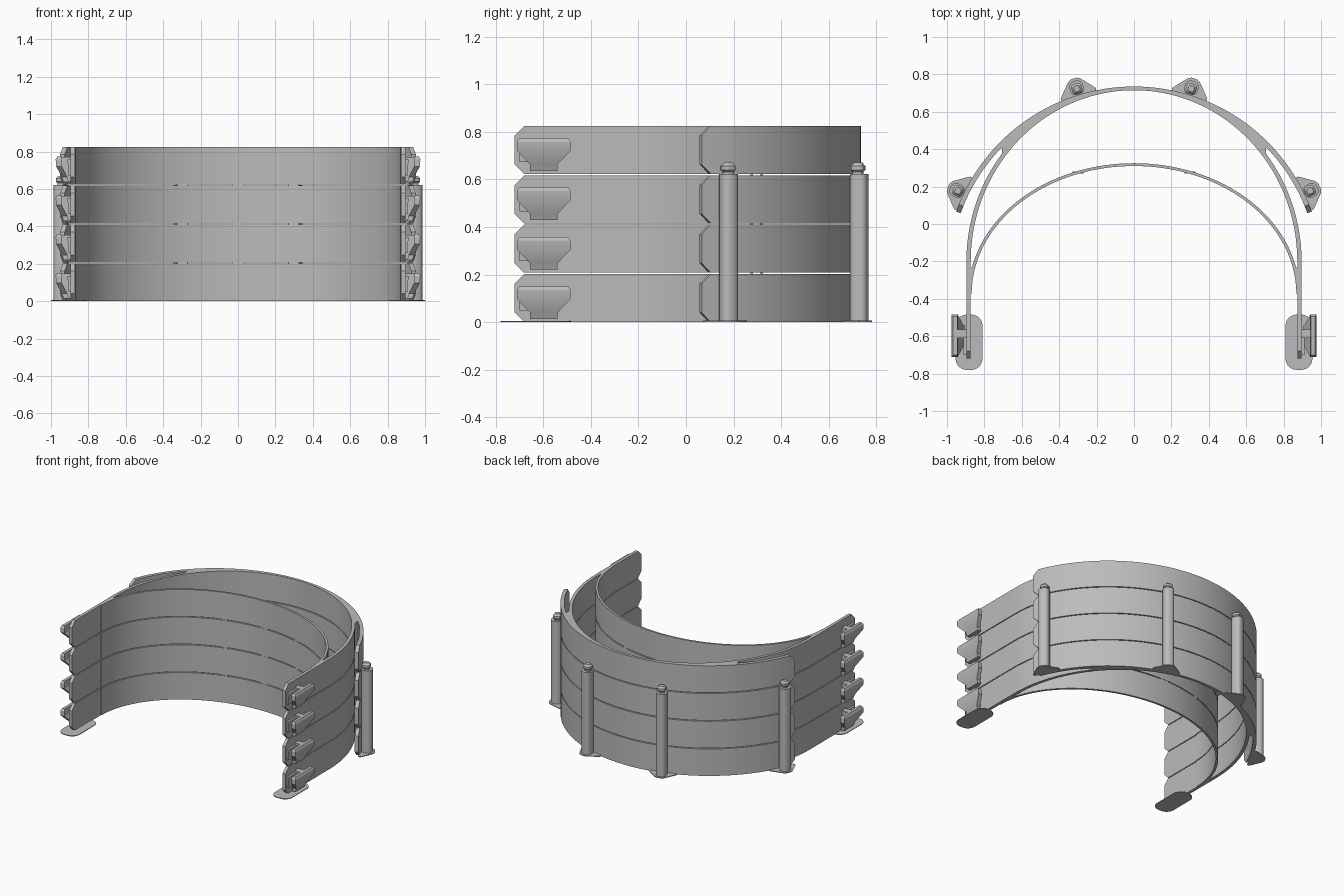
import bpy, bmesh
from math import sin, cos, sqrt, radians, pi

cube = bpy.data.objects.get("Cube")
if cube:
    bpy.data.objects.remove(cube, do_unlink=True)

LAYERS, PITCH, HEIGHT = 4, 0.2077, 0.2017
CHAMFER = 0.04
ARC_Y, ARC_R = -0.276, 1.011      # outer band circle
ARM_Y, ARM_A, ARM_B = -0.2, 0.873, 0.915   # temple arm ellipse
BROW_Y, BROW_A, BROW_B = -0.375, 0.885, 0.70  # forehead ellipse

grey = bpy.data.materials.new("light grey plastic")
grey.use_nodes = True
GREY = (0.5, 0.5, 0.5, 1)
grey.diffuse_color = GREY
grey.node_tree.nodes["Principled BSDF"].inputs["Base Color"].default_value = GREY


def loft(name, rings, mirror=False, stack=False):
    """Skin a row of equal rings, cap both ends, then mirror and stack."""
    bm = bmesh.new()
    rows = [[bm.verts.new(p) for p in ring] for ring in rings]
    n = len(rows[0])
    for a, b in zip(rows, rows[1:]):
        for i in range(n):
            j = (i + 1) % n
            bm.faces.new((a[i], a[j], b[j], b[i]))
    bm.faces.new(rows[0])
    bm.faces.new(rows[-1])
    bmesh.ops.recalc_face_normals(bm, faces=bm.faces)
    mesh = bpy.data.meshes.new(name)
    bm.to_mesh(mesh)
    bm.free()
    mesh.materials.append(grey)
    ob = bpy.data.objects.new(name, mesh)
    bpy.context.collection.objects.link(ob)
    bpy.ops.object.select_all(action='DESELECT')
    ob.select_set(True)
    bpy.context.view_layer.objects.active = ob
    bpy.ops.object.shade_smooth_by_angle(angle=radians(25))
    if mirror:
        ob.modifiers.new("Mirror", 'MIRROR').use_mirror_merge = False
    if stack:
        arr = ob.modifiers.new("Stack", 'ARRAY')
        arr.count = LAYERS
        arr.use_relative_offset = False
        arr.use_constant_offset = True
        arr.constant_offset_displace = (0, 0, PITCH)
    return ob


def strip(name, inner, outer, mirror=False, tip=False):
    """Upright strip between two plan curves; tip bevels the last end."""
    rings = []
    for k, (a, b) in enumerate(zip(inner, outer)):
        d = CHAMFER if tip and k == len(inner) - 1 else 0
        rings.append([(*a, d), (*a, HEIGHT - d), (*b, HEIGHT - d), (*b, d)])
    loft(name, rings, mirror, True)


def steps(a, b, n):
    return [a + (b - a) * i / n for i in range(n + 1)]


def ellipse(cy, a, b, angles):
    return [(a * cos(t), cy + b * sin(t)) for t in angles]


def arc(r, angles):
    return [(r * sin(t), ARC_Y + r * cos(t)) for t in angles]


# Front crescent, where the outer band and the arms are one piece
span = steps(radians(36), radians(144), 64)
inner = ellipse(ARM_Y, ARM_A, ARM_B, span)
outer = [(x, ARC_Y + sqrt(ARC_R ** 2 - x * x)) for x, y in inner]
strip("front_crescent", inner, outer)

# Free ends of the outer band
sweep = steps(radians(43), radians(67.9), 16) + [radians(70.2)]
strip("outer_band_end", arc(ARC_R - 0.026, sweep), arc(ARC_R, sweep), True, True)

# Temple arms, curved and then straight
sweep = steps(radians(38), 0, 20)
tail = (-0.5, -0.68, -0.72)
strip("temple_arm",
      ellipse(ARM_Y, ARM_A, ARM_B, sweep) + [(ARM_A, y) for y in tail],
      ellipse(ARM_Y, ARM_A + 0.023, ARM_B + 0.02, sweep) + [(ARM_A + 0.023, y) for y in tail],
      True, True)

# Forehead band and the webs joining it to the arms
span = steps(0, pi, 72)
strip("forehead_band", ellipse(BROW_Y, BROW_A - 0.017, BROW_B - 0.015, span),
      ellipse(BROW_Y, BROW_A, BROW_B, span))
web = ellipse(BROW_Y, BROW_A - 0.017, BROW_B - 0.015, steps(0, radians(12), 6))
strip("arm_web", web, [(ARM_A + 0.01, y) for x, y in web], True)

# Small break-away spacers between the layers
for x in (-0.3, 0, 0.3):
    y = BROW_Y + BROW_B * sqrt(1 - (x / BROW_A) ** 2) - 0.008
    for k in range(1, LAYERS):
        loft("layer_spacer", [[(x + sx * 0.03, y + sy * 0.006, z) for sx, sy in
             ((-1, -1), (1, -1), (1, 1), (-1, 1))] for z in (k * PITCH - 0.008, k * PITCH + 0.002)])


def box_rings(levels):
    return [[(x0, y0, z), (x1, y0, z), (x1, y1, z), (x0, y1, z)]
            for z, x0, x1, y0, y1 in levels]


# Strap hooks outside each arm: tapered bar and the bridge holding it
loft("strap_hook", box_rings([
    (0.013, 0.905, 0.932, -0.655, -0.54),
    (0.04, 0.912, 0.942, -0.655, -0.54),
    (0.098, 0.942, 0.972, -0.71, -0.485),
    (0.135, 0.942, 0.975, -0.71, -0.485),
    (0.15, 0.945, 0.967, -0.70, -0.495)]), True, True)
loft("hook_bridge", box_rings([
    (0.013, 0.89, 0.92, -0.61, -0.565),
    (0.098, 0.89, 0.95, -0.61, -0.565),
    (0.147, 0.89, 0.95, -0.61, -0.565)]), True, True)
loft("hook_curl", box_rings([
    (0.05, 0.89, 0.905, -0.70, -0.60),
    (0.135, 0.89, 0.912, -0.70, -0.60)]), True, True)


def rounded(cx, cy, hx, hy, r, n=6):
    """Rounded rectangle outline in plan."""
    pts = []
    for q, (sx, sy) in enumerate(((1, 1), (-1, 1), (-1, -1), (1, -1))):
        for t in steps(q * pi / 2, (q + 1) * pi / 2, n):
            pts.append((cx + sx * (hx - r) + r * cos(t), cy + sy * (hy - r) + r * sin(t)))
    return pts


def raise_outline(pts, levels):
    return [[(x, y, z) for x, y in pts] for z in levels]


# Thin foot under each arm end
loft("arm_foot", raise_outline(rounded(0.882, -0.632, 0.072, 0.148, 0.06), (0, 0.005)), True)


def place(pts, angle):
    """Turn (tangent, radius) outline points round the outer band's centre."""
    return [(t * cos(angle) + r * sin(angle), ARC_Y - t * sin(angle) + r * cos(angle))
            for t, r in pts]


# Storage posts behind the outer band, each with a flared foot and a knob
TOP = 0.622
for where, deg in (("back", 17), ("side", 64.3)):
    a = radians(deg)
    post = rounded(0, 1.05, 0.037, 0.038, 0.03)
    loft(where + "_post", raise_outline(place(post, a), (0, TOP)), True)
    foot = [(-0.095, 1.0), (0.095, 1.0), (0.098, 1.018), (0.085, 1.035), (0.035, 1.092),
            (0.015, 1.102), (-0.015, 1.102), (-0.035, 1.092), (-0.085, 1.035), (-0.098, 1.018)]
    loft(where + "_post_foot", raise_outline(place(foot, a), (0, 0.006)), True)
    rings = []
    for z, h in ((0, 0.021), (0.01, 0.021), (0.018, 0.028), (0.034, 0.028), (0.048, 0.016)):
        outline = place(rounded(0, 1.045, h, h, h * 0.6), a)
        rings.append([(x, y, TOP + z) for x, y in outline])
    loft(where + "_post_knob", rings, True)
